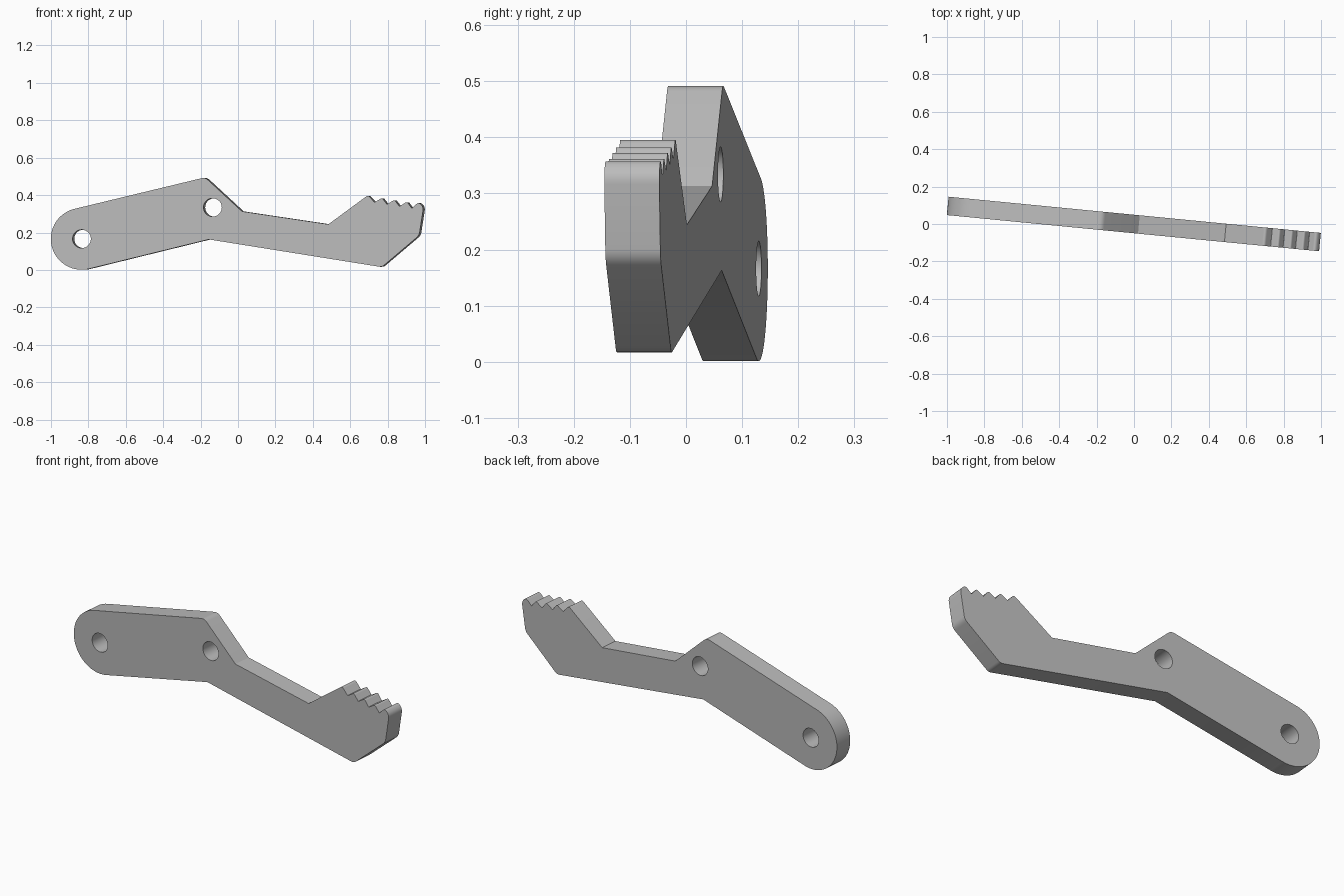
import bpy
import bmesh
import math
from mathutils import Vector, Matrix

THICK = 0.0985
YAW = math.radians(-5.55)

cube = bpy.data.objects.get("Cube")
if cube:
    bpy.data.objects.remove(cube, do_unlink=True)


def arc(cx, cz, r, start, end, steps):
    """Points along a circular arc, angles in degrees."""
    angles = [math.radians(start + (end - start) * i / steps) for i in range(steps + 1)]
    return [Vector((cx + r * math.cos(a), cz + r * math.sin(a))) for a in angles]


def rounded(prev, corner, nxt, cut, steps=6):
    """Replace a corner by a smooth curve that starts 'cut' away from it."""
    if not cut:
        return [corner]
    a = corner + (prev - corner).normalized() * cut
    b = corner + (nxt - corner).normalized() * cut
    ts = [i / steps for i in range(steps + 1)]
    return [a * (1 - t) ** 2 + corner * (2 * t * (1 - t)) + b * t * t for t in ts]


# Arm corners after the round end: x, z, rounding
corners = [(-0.171, 0.495, 0.02), (0.026, 0.313, 0), (0.488, 0.244, 0)]

# Five gripping teeth, stepping down towards the tip
for i in range(5):
    x, z = 0.708 + 0.0665 * i, 0.394 - 0.0105 * i
    if i == 0:
        corners.append((x - 0.008, z + 0.006, 0.014))
    elif i < 4:
        corners.append((x, z + 0.002, 0.010))
    if i < 4:
        corners.append((x + 0.027, z - 0.033, 0.003))

# Blunt tip and underside
corners += [(0.969, 0.362, 0.014), (0.997, 0.338, 0.022), (0.973, 0.184, 0.018),
            (0.774, 0.015, 0.015), (-0.151, 0.163, 0)]

# Outline: round pivot end, then the rounded corners
pivot = (-0.831, 0.166)
outline = arc(*pivot, 0.165, 284, 103, 40)
pts = [Vector(c[:2]) for c in corners]
ring = [outline[-1]] + pts + [outline[0]]
for i, c in enumerate(corners):
    outline += rounded(ring[i], ring[i + 1], ring[i + 2], c[2])

# Two pin holes
holes = [arc(*centre, 0.049, 0, 360, 40)[:-1] for centre in (pivot, (-0.131, 0.334))]

# Fill the flat profile and extrude it to a plate
bm = bmesh.new()
for loop in [outline] + holes:
    verts = [bm.verts.new((p.x / math.cos(YAW), -THICK / 2, p.y)) for p in loop]
    for a, b in zip(verts, verts[1:] + verts[:1]):
        bm.edges.new((a, b))
bmesh.ops.triangle_fill(bm, edges=bm.edges[:], use_beauty=True, normal=(0, -1, 0))
ext = bmesh.ops.extrude_face_region(bm, geom=bm.faces[:], use_keep_orig=True)
new_verts = [g for g in ext["geom"] if isinstance(g, bmesh.types.BMVert)]
bmesh.ops.translate(bm, verts=new_verts, vec=(0, THICK, 0))
bmesh.ops.recalc_face_normals(bm, faces=bm.faces[:])
bm.transform(Matrix.Rotation(YAW, 4, "Z"))

mesh = bpy.data.meshes.new("lever_arm")
bm.to_mesh(mesh)
bm.free()
lever = bpy.data.objects.new("lever_arm", mesh)
bpy.context.collection.objects.link(lever)

# Plain grey metal
grey = bpy.data.materials.new("grey_metal")
grey.use_nodes = True
colour = (0.5, 0.5, 0.5, 1)
grey.diffuse_color = colour
grey.node_tree.nodes["Principled BSDF"].inputs["Base Color"].default_value = colour
mesh.materials.append(grey)

bpy.ops.object.select_all(action="DESELECT")
lever.select_set(True)
bpy.context.view_layer.objects.active = lever
bpy.ops.object.shade_smooth_by_angle(angle=math.radians(30))
